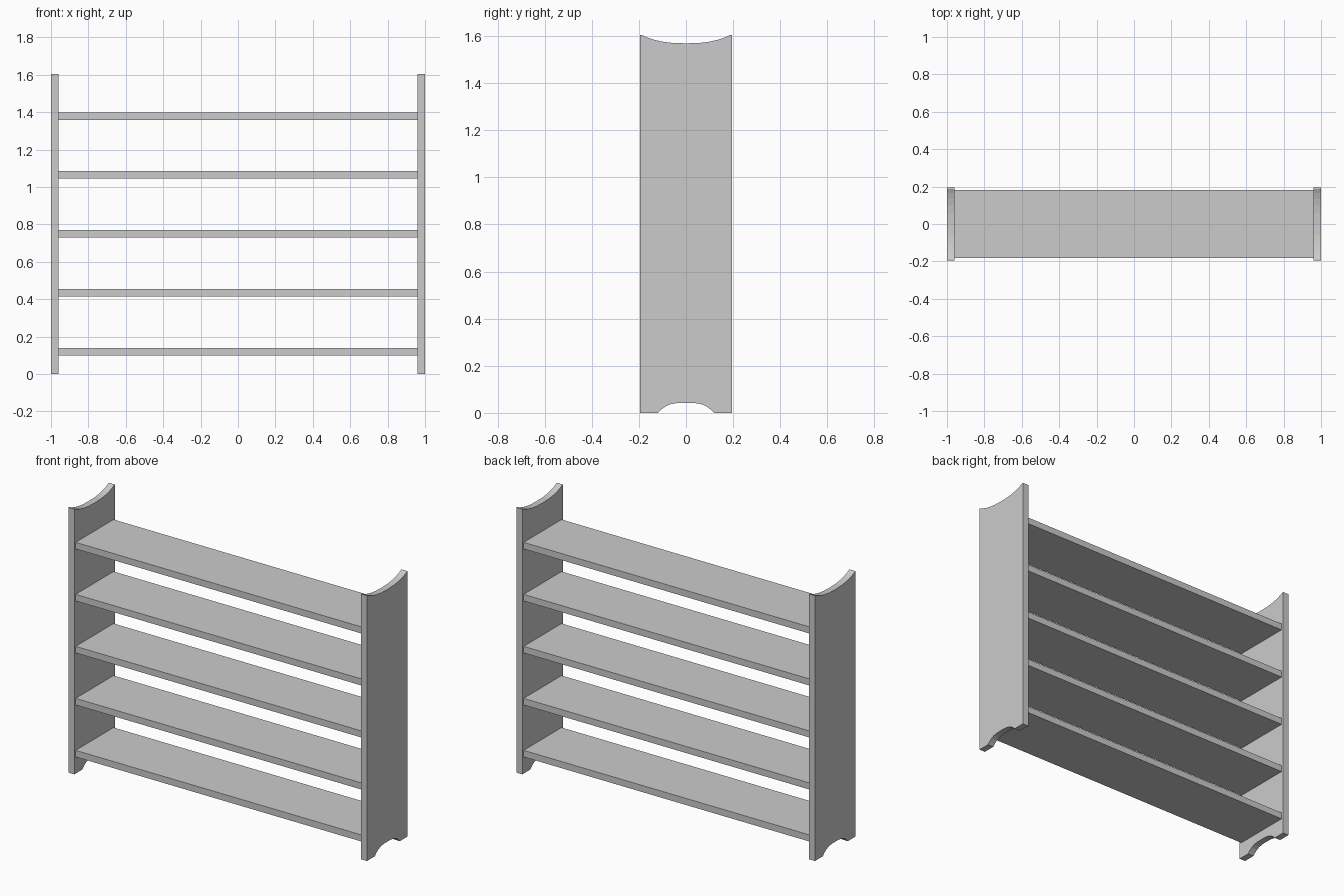
import bpy, bmesh

if "Cube" in bpy.data.objects:
    bpy.data.objects.remove(bpy.data.objects["Cube"])

W, T, D, H = 1.0, 0.04, 0.195, 1.605   # half width, board thickness, half depth, height
SHELF_D = 0.181


def extrude_profile(name, pts, x0, x1):
    """Extrude a closed (y, z) profile along x."""
    bm = bmesh.new()
    face = bm.faces.new([bm.verts.new((x0, y, z)) for y, z in pts])
    ext = bmesh.ops.extrude_face_region(bm, geom=[face])
    verts = [g for g in ext["geom"] if isinstance(g, bmesh.types.BMVert)]
    bmesh.ops.translate(bm, verts=verts, vec=(x1 - x0, 0, 0))
    bmesh.ops.recalc_face_normals(bm, faces=bm.faces)
    me = bpy.data.meshes.new(name)
    bm.to_mesh(me)
    bm.free()
    ob = bpy.data.objects.new(name, me)
    bpy.context.collection.objects.link(ob)
    return ob


def mirrored(half):
    """Complete a curve given from the right edge to the centre line."""
    return half + [(-y, z) for y, z in reversed(half[:-1])]


# Side panels: dished top edge and arched foot cut-out
top = mirrored([(D, H), (0.188, H), (0.165, 1.594), (0.135, 1.584), (0.1, 1.576),
                (0.06, 1.571), (0, 1.569)])
foot = mirrored([(D, 0), (0.12, 0), (0.105, 0.014), (0.088, 0.027), (0.065, 0.037),
                 (0.035, 0.042), (0, 0.043)])
outline = top + foot[::-1]
extrude_profile("left_side_panel", outline, -W, -W + T)
extrude_profile("right_side_panel", outline, W - T, W)

# Five evenly spaced shelves
for i in range(5):
    z0 = 0.1 + i * 0.3148
    z1 = z0 + T
    extrude_profile(f"shelf_{i + 1}",
                    [(-SHELF_D, z0), (SHELF_D, z0), (SHELF_D, z1), (-SHELF_D, z1)],
                    -W + T, W - T)
